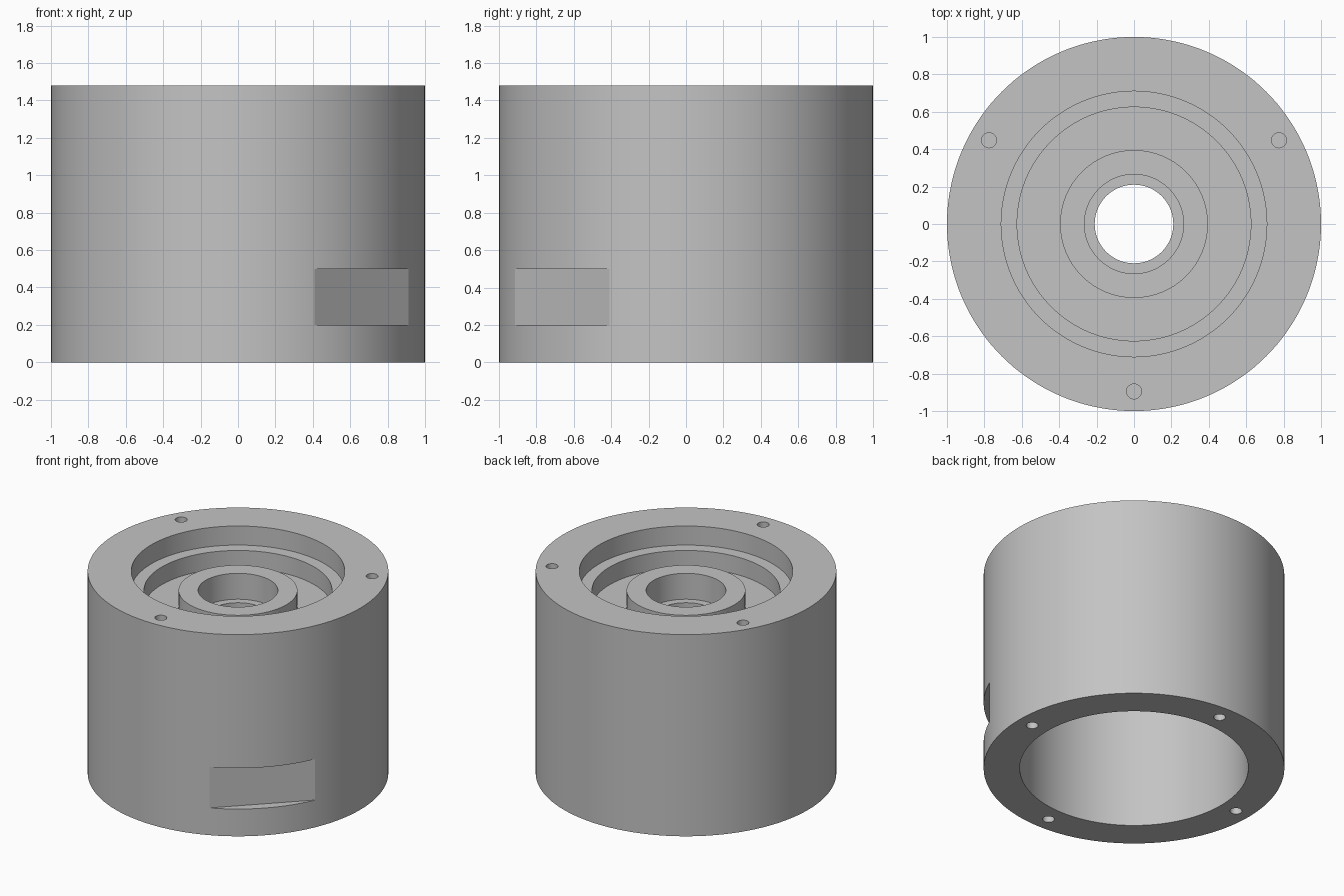
import bpy, bmesh, math
from mathutils import Matrix

if "Cube" in bpy.data.objects:
    bpy.data.objects.remove(bpy.data.objects["Cube"])

H = 1.48
SEGS = 144

metal = bpy.data.materials.new("plain grey")
metal.diffuse_color = (0.55, 0.55, 0.55, 1)
metal.use_nodes = True
metal.node_tree.nodes["Principled BSDF"].inputs["Base Color"].default_value = metal.diffuse_color


def make_object(name, bm):
    bmesh.ops.recalc_face_normals(bm, faces=bm.faces)
    mesh = bpy.data.meshes.new(name)
    bm.to_mesh(mesh)
    bm.free()
    mesh.materials.append(metal)
    obj = bpy.data.objects.new(name, mesh)
    bpy.context.collection.objects.link(obj)
    return obj


def lathe(name, profile):
    """Revolve a closed (radius, z) profile around z."""
    bm = bmesh.new()
    rings = [[bm.verts.new((r * math.cos(a), r * math.sin(a), z)) for r, z in profile]
             for a in (2 * math.pi * i / SEGS for i in range(SEGS))]
    n = len(profile)
    for i in range(SEGS):
        p, q = rings[i], rings[(i + 1) % SEGS]
        for j in range(n):
            k = (j + 1) % n
            bm.faces.new((p[j], q[j], q[k], p[k]))
    return make_object(name, bm)


# Housing: outer wall, stepped top recess with central boss, open bottom cavity
housing = lathe("housing", [
    (0.76, 0), (1.0, 0), (1.0, H),
    (0.71, H), (0.71, 1.34),                  # upper recess
    (0.625, 1.34), (0.625, 1.21),             # annular groove
    (0.395, 1.21), (0.395, 1.34),             # boss
    (0.265, 1.34), (0.265, 1.15),             # boss counterbore
    (0.21, 1.15), (0.21, 1.0), (0.76, 1.0),   # through hole, cavity ceiling
])

# Cutters: blind screw holes on both ends and the flat on the side
cut = bmesh.new()


def add_hole(radius, degrees, z):
    a = math.radians(degrees)
    bmesh.ops.create_cone(
        cut, cap_ends=True, segments=32, radius1=0.04, radius2=0.04, depth=0.6,
        matrix=Matrix.Translation((radius * math.cos(a), radius * math.sin(a), z)))


for deg in (30, 150, 270):
    add_hole(0.895, deg, H)
for deg in (0, 90, 180, 270):
    add_hole(0.885, deg, 0)

flat = (Matrix.Rotation(math.radians(-45), 4, 'Z')
        @ Matrix.Translation((0.934 + 0.2, 0, 0.35))
        @ Matrix.Diagonal((0.4, 1.2, 0.3, 1)))
bmesh.ops.create_cube(cut, size=1, matrix=flat)
cutter = make_object("hole_and_flat_cutter", cut)
cutter.hide_render = True

# Apply the cut, then drop the cutter
mod = housing.modifiers.new("cut", 'BOOLEAN')
mod.operation = 'DIFFERENCE'
mod.solver = 'EXACT'
mod.object = cutter
bpy.context.view_layer.objects.active = housing
housing.select_set(True)
bpy.ops.object.modifier_apply(modifier=mod.name)
bpy.data.objects.remove(cutter)

# Smooth round walls, crisp rims
bpy.ops.object.shade_smooth_by_angle(angle=math.radians(15))
